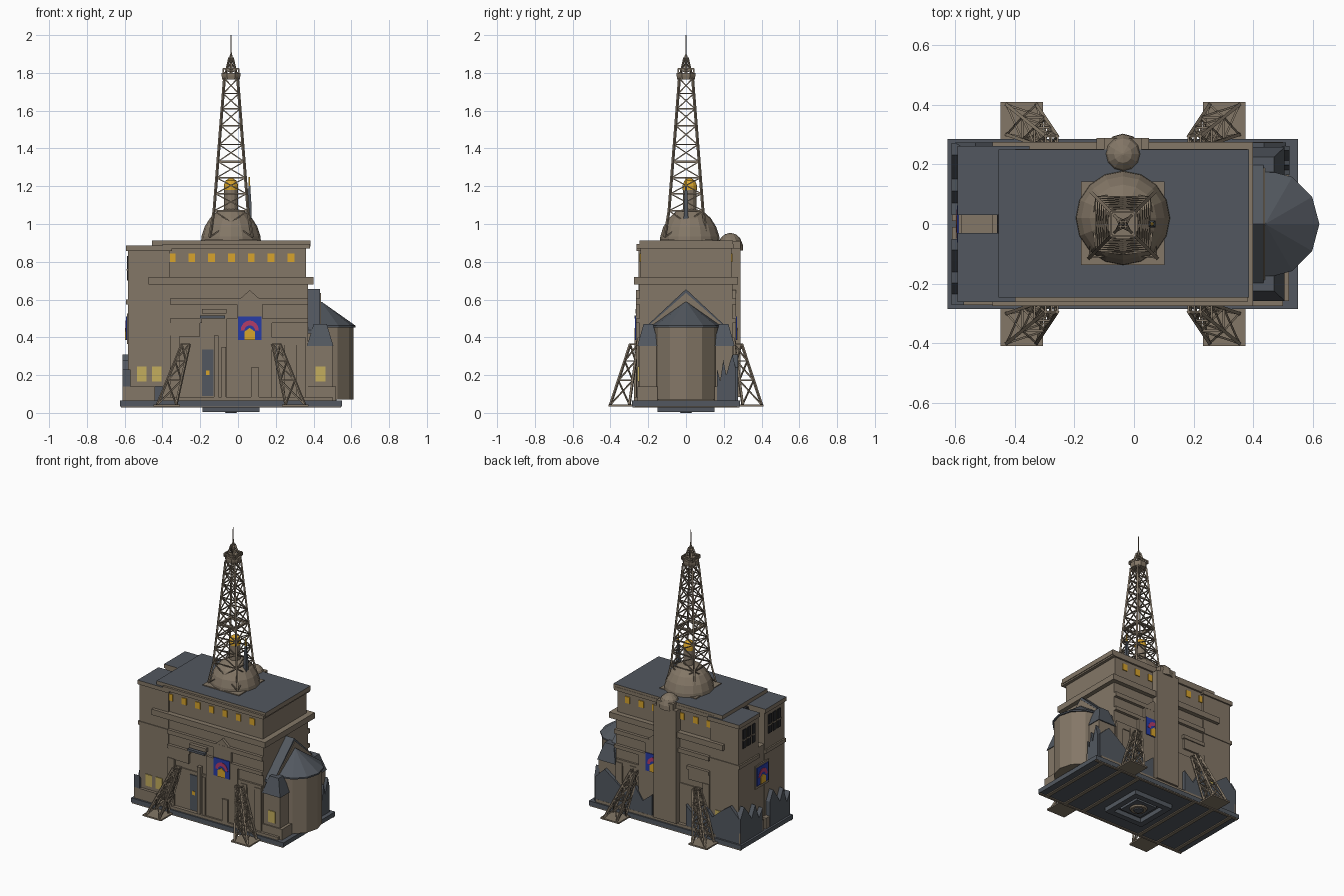
import bpy, bmesh
from math import cos, sin, pi
from mathutils import Vector, Matrix

if "Cube" in bpy.data.objects:
    bpy.data.objects.remove(bpy.data.objects["Cube"])


def colour(name, r, g, b):
    m = bpy.data.materials.new(name)
    m.use_nodes = True
    m.diffuse_color = (r, g, b, 1)
    m.node_tree.nodes["Principled BSDF"].inputs["Base Color"].default_value = (r, g, b, 1)
    return m


STONE = colour("stone", 0.23, 0.185, 0.135)
SLATE = colour("slate", 0.085, 0.097, 0.115)
DARK = colour("dark_glass", 0.02, 0.02, 0.023)
GOLD = colour("gold", 0.68, 0.37, 0.025)
PALE = colour("pale_light", 0.55, 0.42, 0.11)
BLUE = colour("blue_glass", 0.02, 0.045, 0.38)
PINK = colour("pink_glass", 0.45, 0.045, 0.14)


def finish(name, bm, mat, top=None):
    bmesh.ops.recalc_face_normals(bm, faces=bm.faces)
    if top:
        for f in bm.faces:
            f.material_index = int(f.normal.z > 0.5)
    me = bpy.data.meshes.new(name)
    bm.to_mesh(me)
    bm.free()
    me.materials.append(mat)
    if top:
        me.materials.append(top)
    ob = bpy.data.objects.new(name, me)
    bpy.context.collection.objects.link(ob)
    return ob


def prism(name, pts, axis, a, b, mat, top=None):
    """Extrude a 2D outline from a to b along an axis."""
    place = {"x": lambda u, v, w: (w, u, v), "y": lambda u, v, w: (u, w, v),
             "z": lambda u, v, w: (u, v, w)}[axis]
    bm = bmesh.new()
    lo = [bm.verts.new(place(u, v, a)) for u, v in pts]
    hi = [bm.verts.new(place(u, v, b)) for u, v in pts]
    bm.faces.new(lo)
    bm.faces.new(hi)
    n = len(pts)
    for i in range(n):
        bm.faces.new((lo[i], lo[(i + 1) % n], hi[(i + 1) % n], hi[i]))
    return finish(name, bm, mat, top)


def box(name, x0, x1, y0, y1, z0, z1, mat=STONE, top=None):
    return prism(name, [(x0, y0), (x1, y0), (x1, y1), (x0, y1)], "z", z0, z1, mat, top)


def lathe(name, profile, cx, cy, n, mat, turn=0):
    """Stacked rings of (radius, z), closed at both ends."""
    bm = bmesh.new()
    rings = [[bm.verts.new((cx + r * cos(2 * pi * i / n + turn), cy + r * sin(2 * pi * i / n + turn), z))
              for i in range(n)] for r, z in profile]
    for p, q in zip(rings, rings[1:]):
        for i in range(n):
            bm.faces.new((p[i], p[(i + 1) % n], q[(i + 1) % n], q[i]))
    bm.faces.new(rings[0])
    bm.faces.new(rings[-1])
    return finish(name, bm, mat)


def bars(name, segments, r, mat=STONE):
    bm = bmesh.new()
    for p, q in segments:
        p, q = Vector(p), Vector(q)
        d = q - p
        m = (Matrix.Translation((p + q) / 2) @ d.to_track_quat("Z", "Y").to_matrix().to_4x4()
             @ Matrix.Diagonal((r * 2, r * 2, d.length, 1)))
        bmesh.ops.create_cube(bm, size=1, matrix=m)
    return finish(name, bm, mat)


def lattice(name, levels, post, brace):
    """Square truss through levels of (cx, cy, z, half width)."""
    rings = [[(x - h, y - h, z), (x + h, y - h, z), (x + h, y + h, z), (x - h, y + h, z)]
             for x, y, z, h in levels]
    posts, braces = [], []
    for p, q in zip(rings, rings[1:]):
        for i in range(4):
            j = (i + 1) % 4
            posts.append((p[i], q[i]))
            braces += [(p[i], q[j]), (p[j], q[i]), (q[i], q[j])]
    bars(name + "_posts", posts, post)
    bars(name + "_braces", braces, brace)


def glass(name, axis, c, w, sign):
    """Arched picture window centred at c, z 0.45, on a wall at w."""
    def layer(part, pts, t, mat):
        prism(name + part, pts, axis, w, w + sign * t, mat)
    layer("_blue", [(c - .062, .385), (c + .062, .385), (c + .062, .51), (c - .062, .51)], .005, BLUE)
    arc = [pi * i / 8 for i in range(9)]
    layer("_arch", [(c + .048 * cos(a), .437 + .052 * sin(a)) for a in arc]
          + [(c + .028 * cos(a), .437 + .026 * sin(a)) for a in reversed(arc)], .007, PINK)
    layer("_door", [(c - .028, .387), (c + .028, .387), (c + .028, .43), (c, .45), (c - .028, .43)], .009, GOLD)


CX = -0.037

# Base slab, floor beams and the stepped socket underneath
box("base_slab", -.625, .55, -.285, .285, .035, .065, SLATE)
for i, x in enumerate((-.57, -.42, -.27, .19, .34, .49)):
    box(f"floor_beam_{i}", x - .012, x + .012, -.28, .28, .028, .036)
for i, s in enumerate((-1, 1)):
    box(f"floor_edge_{i}", -.62, .545, s * .275 - .008, s * .275 + .008, .028, .036)
    box(f"socket_side_{i}", CX + s * .13 - .02, CX + s * .13 + .02, -.15, .15, .004, .036, SLATE)
    box(f"socket_end_{i}", CX - .11, CX + .11, s * .13 - .02, s * .13 + .02, .004, .036, SLATE)
box("socket_plate", CX - .08, CX + .08, -.08, .08, .016, .036, SLATE)
lathe("socket_ring", [(.05, .006), (.06, .02)], CX, 0, 16, STONE)
lathe("socket_boss", [(.03, 0), (.035, .01)], CX, 0, 16, SLATE)

# Main hall, stacked with ledges
box("step", -.42, .5, -.275, .275, .065, .085)
box("hall", -.40, .37, -.245, .245, .065, .69)
box("hall_band", -.475, .40, -.275, .275, .68, .72)
box("upper_hall", -.40, .36, -.24, .24, .72, .88)
box("hall_cornice", -.455, .385, -.247, .25, .88, .912, STONE, SLATE)
box("cornice_rim", -.4, .38, -.262, .252, .87, .895)
for s, side in ((-1, "front"), (1, "back")):
    for i in range(7):
        x = -.35 + i * .105
        y = s * .24
        box(f"{side}_upper_window_{i}", x - .018, x + .018, min(y, y + s * .006), max(y, y + s * .006), .80, .845, GOLD)
    for nm, x0, x1, z0, z1, d in (("ledge", -.36, .37, .575, .605, .265), ("shelf_a", -.36, -.19, .475, .50, .265),
                                  ("shelf_b", -.36, -.2, .405, .475, .258), ("shelf_c", .14, .37, .475, .50, .265),
                                  ("shelf_d", .16, .36, .36, .40, .258), ("lower_wall", -.36, .37, .085, .36, .252),
                                  ("pier_a", -.36, -.31, .08, .41, .262), ("pier_b", .2, .25, .08, .38, .262),
                                  ("pier_c", .31, .36, .08, .38, .262)):
        box(f"{side}_{nm}", x0, x1, min(s * .22, s * d), max(s * .22, s * d), z0, z1)
    a, b = sorted((s * .24, s * .264))
    prism(f"{side}_gable", [(-.06, .085), (.18, .085), (.18, .5), (.13, .5), (.13, .59), (.062, .65),
                            (-.005, .59), (-.005, .5), (-.06, .5)], "y", a, b, STONE)
    glass(f"{side}_glass", "y", .062, s * .264, s)

# Doorway, columns and statue on the front
box("door", -.19, -.13, -.258, -.24, .09, .335, SLATE)
box("door_canopy", -.2, -.07, -.272, -.24, .50, .515, SLATE)
box("door_canopy_cap", -.19, -.06, -.268, -.24, .525, .55)
for i, x in enumerate((-.115, -.075)):
    box(f"door_column_{i}", x - .012, x + .012, -.272, -.24, .085, .41 - i * .06)
box("statue", .07, .11, -.275, -.25, .085, .24)
box("door_lamp", -.17, -.15, -.262, -.25, .20, .225, GOLD)

# Twin towers of the west wing
for s, side in ((-1, "front"), (1, "back")):
    def ybox(name, x0, x1, a, b, z0, z1, mat=STONE, top=None):
        return box(f"{side}_{name}", x0, x1, min(s * a, s * b), max(s * a, s * b), z0, z1, mat, top)
    ybox("wing_plinth", -.61, -.44, .01, .272, .065, .14)
    ybox("wing_tower", -.582, -.36, .035, .252, .14, .86)
    ybox("wing_cap", -.592, -.35, .03, .262, .858, .886, STONE, SLATE)
    ybox("wing_band", -.592, -.36, .035, .257, .575, .60)
    for i in range(3):
        y = .09 + i * .05
        ybox(f"wing_slot_{i}", -.587, -.58, y - .017, y + .017, .70, .83, DARK)
        ybox(f"wing_sill_{i}", -.59, -.58, y - .02, y + .02, .755, .763)
    for i, x in enumerate((-.51, -.43)):
        ybox(f"wing_window_{i}", x - .025, x + .025, .25, .257, .165, .245, PALE)
    # East corner towers with slate hipped roofs
    ybox("corner_plinth", .37, .52, .15, .258, .065, .14)
    ybox("corner_tower", .37, .50, .15, .25, .14, .36)
    ybox("corner_window", .41, .463, .25, .256, .165, .245, PALE)
    c = s * .2
    bm = bmesh.new()
    bmesh.ops.create_cube(bm, size=1)
    for v in bm.verts:
        high = v.co.z > 0
        v.co = (.435 + v.co.x * (.07 if high else .14), c + v.co.y * (.05 if high else .115), .47 if high else .355)
    finish(f"{side}_corner_roof", bm, SLATE)
box("wing_link", -.578, -.36, -.04, .04, .14, .64)
box("wing_back", -.46, -.38, -.04, .04, .6, .87, DARK)
box("wing_glass_frame", -.588, -.57, -.075, .075, .365, .525)
glass("wing_glass", "x", 0, -.588, -1)

# Nave gable and rounded apse on the east end
prism("nave", [(-.2, .065), (.2, .065), (.2, .46), (0, .635), (-.2, .46)], "x", .36, .44, STONE)
prism("nave_roof", [(-.23, .44), (0, .655), (.23, .44), (.23, .42), (0, .63), (-.23, .42)], "x", .36, .435, SLATE)
lathe("apse", [(.172, .07), (.172, .46)], .44, 0, 12, STONE)
lathe("apse_roof", [(.182, .452), (.182, .462), (.003, .588)], .44, 0, 12, SLATE)

# Round-topped back column
box("back_column", -.125, .05, .22, .288, .085, .87)
lathe("back_column_head", [(.068, .86), (.066, .89), (.052, .925), (.03, .945), (.003, .953)], CX, .235, 12, STONE)
box("back_column_shoulder", -.1, .025, .22, .288, .86, .91)

# Jagged slate rubble skirts
rag = (.24, .31, .26, .2, .28, .17, .23)


def skirt(name, axis, u0, u1, a, b):
    n = len(rag) - 1
    pts = [(u0, .066)] + [(u0 + (u1 - u0) * i / n, z) for i, z in enumerate(rag)] + [(u1, .066)]
    prism(name, pts, axis, a, b, SLATE)


skirt("back_rubble_east", "y", .51, .07, .245, .274)
skirt("back_rubble_west", "y", -.60, -.19, .245, .274)
skirt("west_rubble_back", "x", .272, .03, -.612, -.57)
skirt("west_rubble_front", "x", -.05, -.272, -.612, -.57)
skirt("east_rubble", "x", .262, .165, .49, .522)

# Splayed truss legs on pads
for sx in (-1, 1):
    for sy in (-1, 1):
        nm = f"{'front' if sy < 0 else 'back'}_{'left' if sx > 0 else 'right'}_leg"
        x = CX + sx * .34
        box(nm + "_pad", x - .071, x + .071, sy * .347 - .063, sy * .347 + .063, .034, .044)
        lv = [(x - sx * .1 * t, sy * (.35 - .075 * t), .044 + .32 * t, .05 - .03 * t) for t in (0, .4, .72, 1)]
        lattice(nm, lv, .0055, .0035)

# Roof dome, lantern and slim slate spire
box("dome_plinth", -.177, .103, -.137, .142, .91, .918)
lathe("dome", [(.158, .912), (.156, .935), (.14, .985), (.112, 1.03), (.075, 1.065), (.03, 1.08)], CX, .02, 16, STONE)
lathe("lantern", [(.036, 1.07), (.036, 1.18)], CX, .02, 12, STONE)
lathe("lantern_cap", [(.038, 1.18), (.038, 1.205), (.028, 1.23), (.003, 1.245)], CX, .02, 12, GOLD)
lathe("spire", [(.018, .96), (.016, 1.1), (.007, 1.2)], .06, 0, 4, SLATE, pi / 4)
lathe("spire_tip", [(.007, 1.2), (.005, 1.25)], .06, 0, 4, GOLD, pi / 4)

# Truss mast with two platforms and an antenna
heights = (.93, 1.07, 1.16, 1.245, 1.33, 1.42, 1.52, 1.61, 1.69, 1.77)
lattice("mast", [(CX, 0, z, .035 + .055 * (1.77 - z) / .7 + (.012 if z < 1 else 0)) for z in heights], .0055, .003)
for s in (-1, 1):
    box(f"mid_platform_side_{s}", CX + s * .06 - .008, CX + s * .06 + .008, -.068, .068, 1.323, 1.337)
    box(f"mid_platform_end_{s}", CX - .068, CX + .068, s * .06 - .008, s * .06 + .008, 1.323, 1.337)
lathe("top_platform", [(.05, 1.765), (.054, 1.785), (.054, 1.8)], CX, 0, 8, STONE, pi / 8)
lattice("top_railing", [(CX, 0, 1.8, .04), (CX, 0, 1.822, .04)], .004, .003)
lattice("antenna_frame", [(CX, 0, 1.8, .028), (CX, 0, 1.88, .009)], .004, .002)
lathe("antenna", [(.008, 1.8), (.008, 1.89), (.004, 1.9), (.003, 2.0)], CX, 0, 6, STONE)
